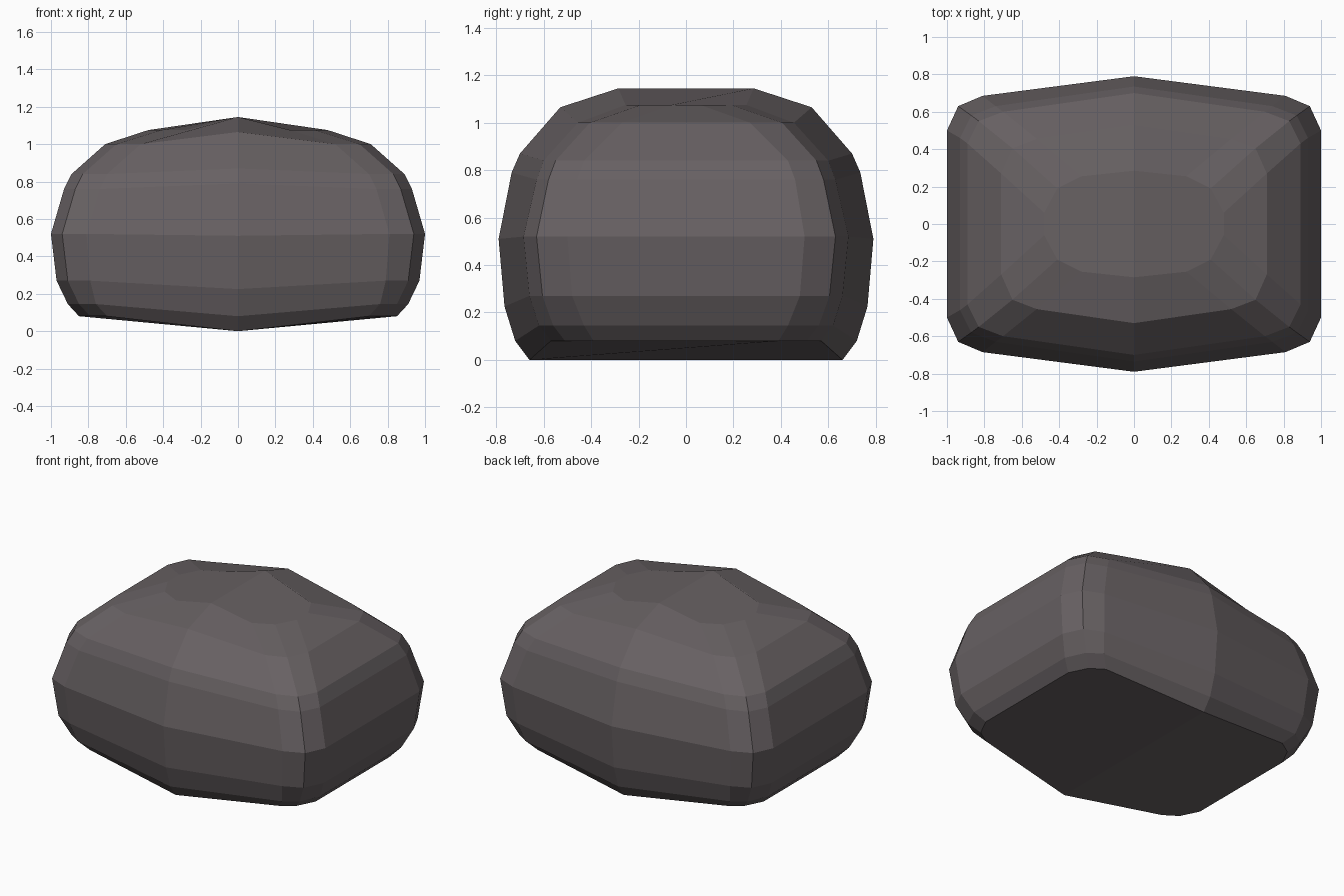
import bpy
import bmesh

if "Cube" in bpy.data.objects:
    bpy.data.objects.remove(bpy.data.objects["Cube"])

# Ring levels, bottom to top:
# (centre y, centre z), then corner points A, B, S as (x, y), then corner z
LEVELS = [
    ((0.66, 0.00), [(0.70, 0.57), (0.79, 0.51), (0.85, 0.39)], 0.08),
    ((0.72, 0.08), [(0.76, 0.62), (0.85, 0.56), (0.91, 0.43)], 0.145),
    ((0.765, 0.225), [(0.79, 0.66), (0.91, 0.605), (0.97, 0.48)], 0.27),
    ((0.79, 0.51), [(0.81, 0.685), (0.94, 0.63), (1.00, 0.50)], 0.52),
    ((0.735, 0.79), [(0.74, 0.63), (0.87, 0.58), (0.93, 0.46)], 0.76),
    ((0.70, 0.87), [(0.70, 0.60), (0.83, 0.55), (0.89, 0.43)], 0.84),
    ((0.53, 1.065), [(0.52, 0.455), (0.65, 0.405), (0.71, 0.27)], 1.00),
    ((0.285, 1.145), [(0.28, 0.255), (0.41, 0.19), (0.48, 0.06)], 1.075),
]


def ring_points(level):
    """Mirror one corner into a closed 14-sided ring, counter-clockwise from the front."""
    (cy, cz), corner, z = level
    right = [(x, -y, z) for x, y in corner] + [(x, y, z) for x, y in reversed(corner)]
    left = [(-x, y, z) for x, y, z in reversed(right)]
    return [(0, -cy, cz)] + right + [(0, cy, cz)] + left


bm = bmesh.new()
rings = [[bm.verts.new(p) for p in ring_points(lv)] for lv in LEVELS]
n = len(rings[0])

# Faceted sides
for low, high in zip(rings, rings[1:]):
    for i in range(n):
        j = (i + 1) % n
        bm.faces.new((low[i], low[j], high[j], high[i]))

# Top and bottom, each folded along the middle
half = n // 2
for ring, flip in ((rings[0], True), (rings[-1], False)):
    for part in (ring[:half + 1], ring[half:] + ring[:1]):
        bm.faces.new(part[::-1] if flip else part)

bmesh.ops.recalc_face_normals(bm, faces=bm.faces)
mesh = bpy.data.meshes.new("boulder")
bm.to_mesh(mesh)
bm.free()

# Stone colour
stone = bpy.data.materials.new("dark grey stone")
stone.diffuse_color = (0.135, 0.118, 0.123, 1)
stone.use_nodes = True
stone.node_tree.nodes["Principled BSDF"].inputs["Base Color"].default_value = stone.diffuse_color
mesh.materials.append(stone)
boulder = bpy.data.objects.new("boulder", mesh)
bpy.context.collection.objects.link(boulder)
